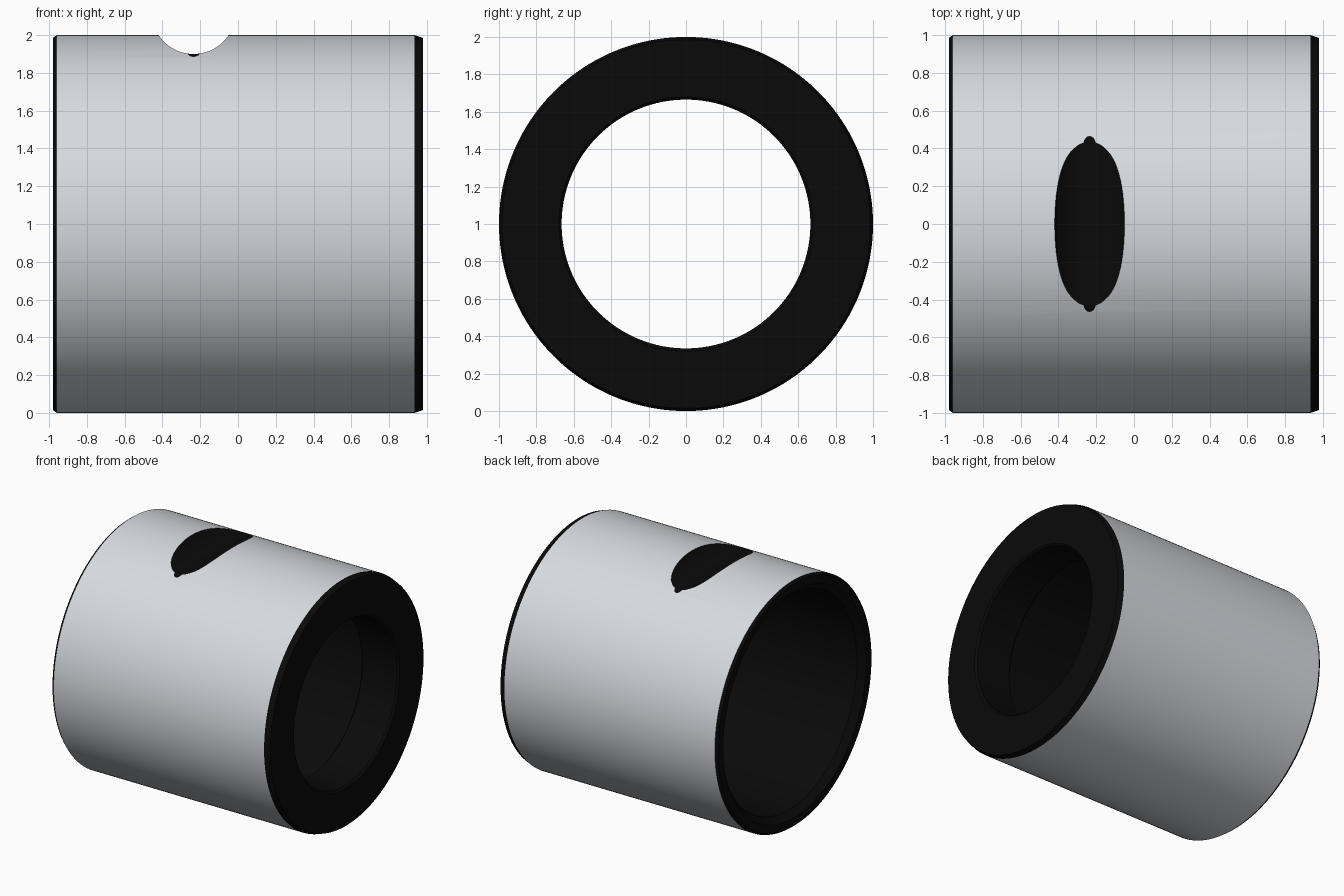
import bpy, bmesh, math

if "Cube" in bpy.data.objects:
    bpy.data.objects.remove(bpy.data.objects["Cube"])

SEG = 160


def material(name, c):
    m = bpy.data.materials.new(name)
    m.diffuse_color = (*c, 1)
    m.use_nodes = True
    m.node_tree.nodes["Principled BSDF"].inputs["Base Color"].default_value = m.diffuse_color
    return m


grey = material("grey_shell", (0.68, 0.71, 0.75))
dark = material("dark_inside", (0.003, 0.003, 0.003))


def make_object(name, bm):
    bmesh.ops.recalc_face_normals(bm, faces=bm.faces)
    me = bpy.data.meshes.new(name)
    bm.to_mesh(me)
    bm.free()
    ob = bpy.data.objects.new(name, me)
    bpy.context.collection.objects.link(ob)
    me.materials.append(grey)
    me.materials.append(dark)
    return ob


# Sleeve: closed (x, radius) profile revolved around the x axis
profile = [(-0.96, 1.0), (0.935, 1.0), (0.98, 0.985), (0.98, 0.68), (0.965, 0.665),
           (0.655, 0.665), (0.64, 0.68), (0.64, 0.87), (-0.93, 0.87), (-0.98, 0.92),
           (-0.98, 0.985)]
bm = bmesh.new()
rings = []
for i in range(SEG):
    a = 2 * math.pi * i / SEG
    rings.append([bm.verts.new((x, r * math.sin(a), 1 + r * math.cos(a))) for x, r in profile])
n = len(profile)
for i in range(SEG):
    p, q = rings[i], rings[(i + 1) % SEG]
    for j in range(n):
        k = (j + 1) % n
        f = bm.faces.new((p[j], p[k], q[k], q[j]))
        f.material_index = 0 if j == 0 else 1
sleeve = make_object("sleeve", bm)

# Groove cutter: a round bar across the top, slightly shallower in the middle
bm = bmesh.new()
N = 96
rings = []
for y, depth in ((-0.7, 0.115), (-0.465, 0.115), (-0.43, 0.1),
                 (0.43, 0.1), (0.465, 0.115), (0.7, 0.115)):
    r = (0.185 ** 2 + depth ** 2) / (2 * depth)
    zc = 2 - depth + r
    rings.append([bm.verts.new((-0.235 + r * math.cos(2 * math.pi * i / N), y,
                                zc + r * math.sin(2 * math.pi * i / N))) for i in range(N)])
for p, q in zip(rings, rings[1:]):
    for i in range(N):
        j = (i + 1) % N
        bm.faces.new((p[i], p[j], q[j], q[i]))
bm.faces.new(rings[0])
bm.faces.new(rings[-1])
for f in bm.faces:
    f.material_index = 1
cutter = make_object("groove_cutter", bm)
cutter.hide_render = True

mod = sleeve.modifiers.new("groove", 'BOOLEAN')
mod.operation = 'DIFFERENCE'
mod.solver = 'EXACT'
mod.object = cutter
bpy.context.view_layer.objects.active = sleeve
sleeve.select_set(True)
bpy.ops.object.modifier_apply(modifier=mod.name)
bpy.data.objects.remove(cutter)
bpy.ops.object.shade_smooth_by_angle(angle=math.radians(15))
